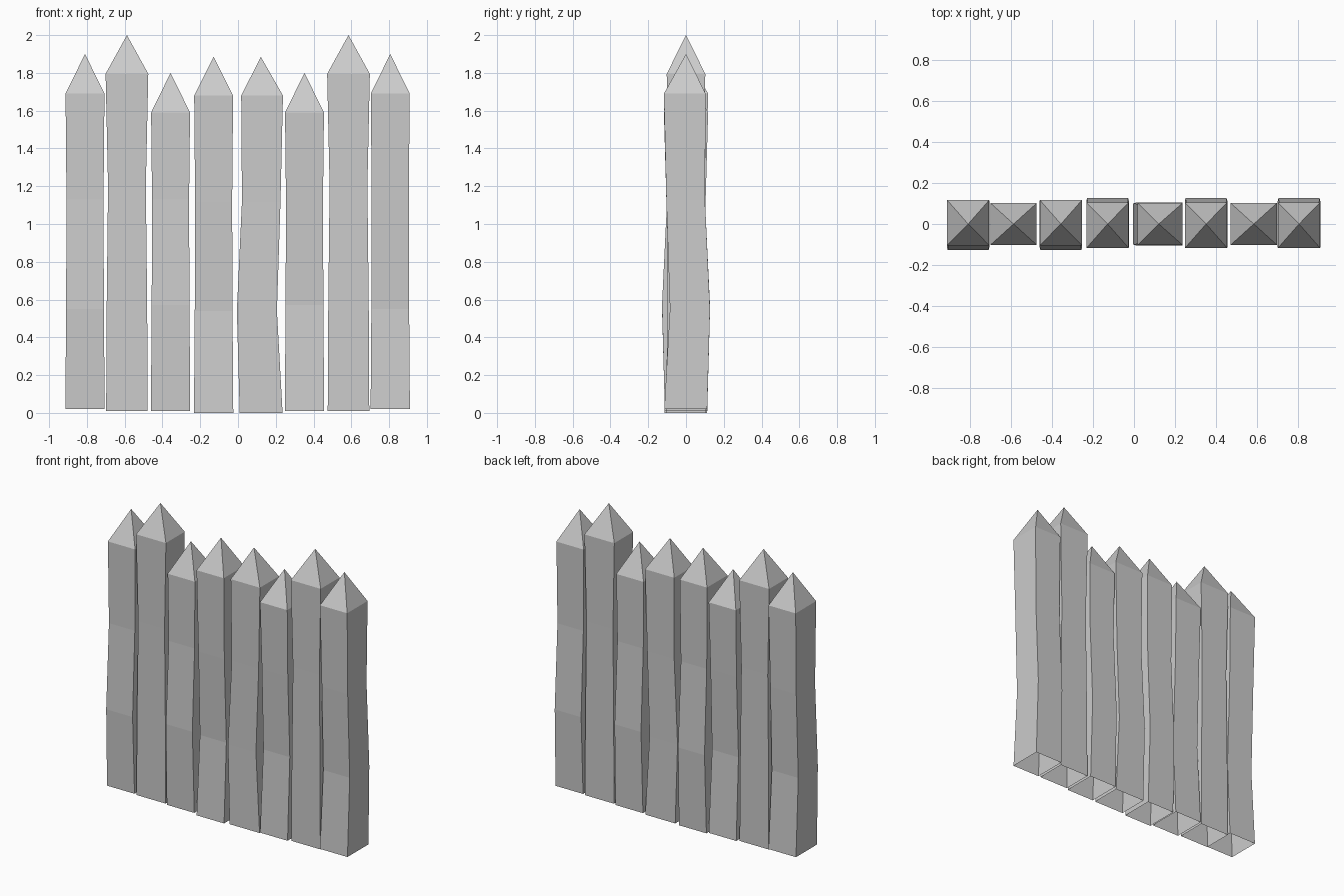
import bpy, bmesh, math
from mathutils import Matrix

if "Cube" in bpy.data.objects:
    bpy.data.objects.remove(bpy.data.objects["Cube"])


def stake(name, x, turn, z_rings, tip, rings):
    """Square post, open underneath, with a pyramid point.
    rings: (half width, near depth, far depth); the bend runs along local y."""
    bm = bmesh.new()
    loops = []
    for z, (w, y0, y1) in zip(z_rings, rings):
        loops.append([bm.verts.new(c) for c in
                      ((-w, y0, z), (w, y0, z), (w, y1, z), (-w, y1, z))])
    apex = bm.verts.new((0, 0, tip))
    for i in range(4):
        j = (i + 1) % 4
        for a, b in zip(loops, loops[1:]):
            bm.faces.new((a[i], a[j], b[j], b[i]))
        bm.faces.new((loops[-1][i], loops[-1][j], apex))
    bm.transform(Matrix.Translation((x, 0, 0)) @ Matrix.Rotation(math.radians(turn), 4, 'Z'))
    mesh = bpy.data.meshes.new(name)
    bm.to_mesh(mesh)
    bm.free()
    obj = bpy.data.objects.new(name, mesh)
    bpy.context.collection.objects.link(obj)


# Bent and straight stake sections, bottom to shoulder
bent = [(0.104, -0.115, 0.112), (0.100, -0.085, 0.127),
        (0.098, -0.104, 0.100), (0.103, -0.117, 0.104)]
straight = [(0.102, -0.110, 0.110), (0.100, -0.107, 0.107),
            (0.098, -0.100, 0.100), (0.102, -0.113, 0.113)]

# Ring heights and tip for each stake size
outer = ((0.02, 0.55, 1.13, 1.69), 1.90)
tall = ((0.01, 0.58, 1.20, 1.795), 2.00)
short = ((0.01, 0.57, 1.13, 1.59), 1.80)
middle = ((0.0, 0.54, 1.12, 1.68), 1.885)

# The row: x, turn about z, size, section
row = [
    (-0.81, 180, outer, bent), (-0.588, 90, tall, straight),
    (-0.357, 180, short, bent), (-0.129, 0, middle, bent),
    (0.121, 90, middle, bent), (0.352, 0, short, bent),
    (0.585, 90, tall, straight), (0.806, 0, outer, bent),
]
for n, (x, turn, (zs, tip), rings) in enumerate(row, 1):
    stake(f"fence_stake_{n}", x, turn, zs, tip, rings)
